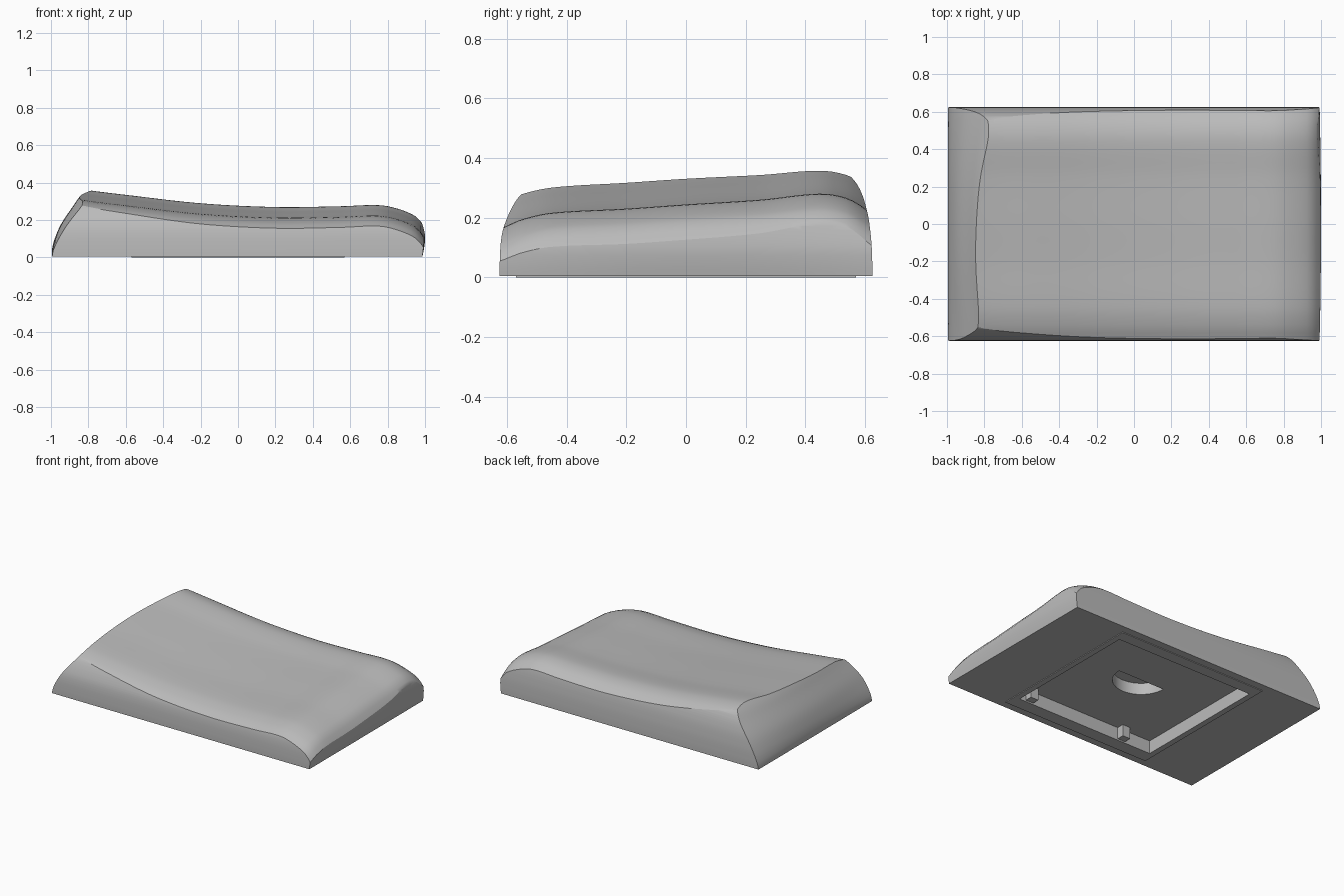
import bpy, bmesh, math
from mathutils import Vector

if "Cube" in bpy.data.objects:
    bpy.data.objects.remove(bpy.data.objects["Cube"], do_unlink=True)

grey = bpy.data.materials.new("mid grey plastic")
grey.use_nodes = True
grey.diffuse_color = (0.5, 0.5, 0.5, 1)
grey.node_tree.nodes["Principled BSDF"].inputs["Base Color"].default_value = (0.5, 0.5, 0.5, 1)


def curve(points):
    """Smooth function through (position, value) points."""
    n = len(points)
    slopes = []
    for i in range(n):
        a, b = points[max(i - 1, 0)], points[min(i + 1, n - 1)]
        slopes.append((b[1] - a[1]) / (b[0] - a[0]))

    def value(t):
        i = 0
        while i < n - 2 and t > points[i + 1][0]:
            i += 1
        (a, va), (b, vb) = points[i], points[i + 1]
        w = b - a
        s = (t - a) / w
        return (va * (1 + 2 * s) * (1 - s) ** 2 + vb * s * s * (3 - 2 * s)
                + w * s * (1 - s) * (slopes[i] * (1 - s) - slopes[i + 1] * s))
    return value


def steps(a, b, n):
    return [a + (b - a) * i / n for i in range(n + 1)]


def loft(name, rings):
    """Closed solid through rings of equal point count."""
    bm = bmesh.new()
    rows = [[bm.verts.new(p) for p in ring] for ring in rings]
    for r, s in zip(rows, rows[1:]):
        for i in range(len(r)):
            j = (i + 1) % len(r)
            bm.faces.new((r[i], r[j], s[j], s[i]))
    bm.faces.new(rows[0])
    bm.faces.new(rows[-1])
    bmesh.ops.recalc_face_normals(bm, faces=bm.faces)
    mesh = bpy.data.meshes.new(name)
    bm.to_mesh(mesh)
    bm.free()
    mesh.materials.append(grey)
    obj = bpy.data.objects.new(name, mesh)
    bpy.context.collection.objects.link(obj)
    return obj


def prism(name, outline, z0, z1):
    return loft(name, [[(x, y, z) for x, y in outline] for z in (z0, z1)])


def box(name, x0, x1, y0, y1, z0, z1):
    return prism(name, [(x0, y0), (x1, y0), (x1, y1), (x0, y1)], z0, z1)


def combine(obj, other, operation):
    mod = obj.modifiers.new(operation, "BOOLEAN")
    mod.operation, mod.object, mod.solver = operation, other, "EXACT"
    deps = bpy.context.evaluated_depsgraph_get()
    mesh = bpy.data.meshes.new_from_object(obj.evaluated_get(deps))
    obj.modifiers.clear()
    obj.data = mesh


# Curves of the dished top: along the length, and across the depth
along = curve([(-1.05, .40), (-.8, .36), (-.6, .335), (-.2, .29), (.2, .27), (.55, .274),
               (.75, .28), (.85, .262), (.95, .22), (.99, .175), (1.05, .08)])
across = curve([(-.7, -.15), (-.61, -.112), (-.55, -.086), (-.45, -.064), (-.2, -.05),
                (0, -.036), (.25, -.02), (.45, 0), (.54, -.015), (.6, -.05), (.7, -.13)])

# Wall curves, outward position by height
left_wall = curve([(0, -.995), (.04, -.995), (.1, -.98), (.18, -.945), (.27, -.885),
                   (.34, -.835), (.46, -.72)])
right_wall = curve([(0, .985), (.05, .995), (.1, 1.0), (.17, .993), (.25, .975), (.46, .9)])
front_wall = curve([(0, -.624), (.05, -.624), (.12, -.62), (.17, -.61), (.24, -.58),
                    (.28, -.55), (.46, -.35)])
back_wall = curve([(0, .624), (.05, .624), (.13, .62), (.22, .607), (.3, .58),
                   (.35, .54), (.46, .41)])

FLOOR = .005
heights = steps(FLOOR, .45, 32)

# Body: intersection of the dished top with the two pairs of curved walls
body = loft("body_shell", [
    [(x, y, along(x) + across(y)) for y in steps(-.7, .7, 60)] + [(x, .7, -.1), (x, -.7, -.1)]
    for x in steps(-1.05, 1.05, 84)])


def end_ring(y):
    bow = (y / .58) ** 2
    left = [(left_wall(z) + .18 * bow * z, y, z) for z in heights]
    right = [(right_wall(z) - .07 * bow * z, y, z) for z in reversed(heights)]
    return left + right


ends = loft("ends_helper", [end_ring(y) for y in steps(-.68, .68, 28)])
section = ([(front_wall(z), z) for z in heights]
           + [(back_wall(z), z) for z in reversed(heights)])
sides = loft("sides_helper", [[(x, y, z) for y, z in section] for x in (-1.2, 1.2)])
combine(body, ends, "INTERSECT")
combine(body, sides, "INTERSECT")

# Thin raised plate beneath
plate = box("base_plate", -.57, .57, -.57, .57, 0, .02)

# Square recess underneath, with a half-round finger slot in its ceiling
recess = box("recess_helper", -.53, .53, -.48, .49, -.1, .09)
arc = [(.18 * math.cos(a), .07 - .18 * math.sin(a)) for a in steps(0, math.pi, 24)]
slot = prism("slot_helper", arc, 0, .17)
combine(body, recess, "DIFFERENCE")
combine(plate, recess, "DIFFERENCE")
combine(body, slot, "DIFFERENCE")

for helper in (ends, sides, recess, slot):
    bpy.data.objects.remove(helper, do_unlink=True)

# Small clips along the recess wall
for i, x in enumerate((-.3, .45)):
    box(f"recess_clip_{i + 1}", x - .03, x + .03, -.49, -.43, .01, .1)

# Smooth the curved shell, keeping its creases
bpy.ops.object.select_all(action="DESELECT")
body.select_set(True)
bpy.context.view_layer.objects.active = body
bpy.ops.object.shade_smooth_by_angle(angle=math.radians(25))
